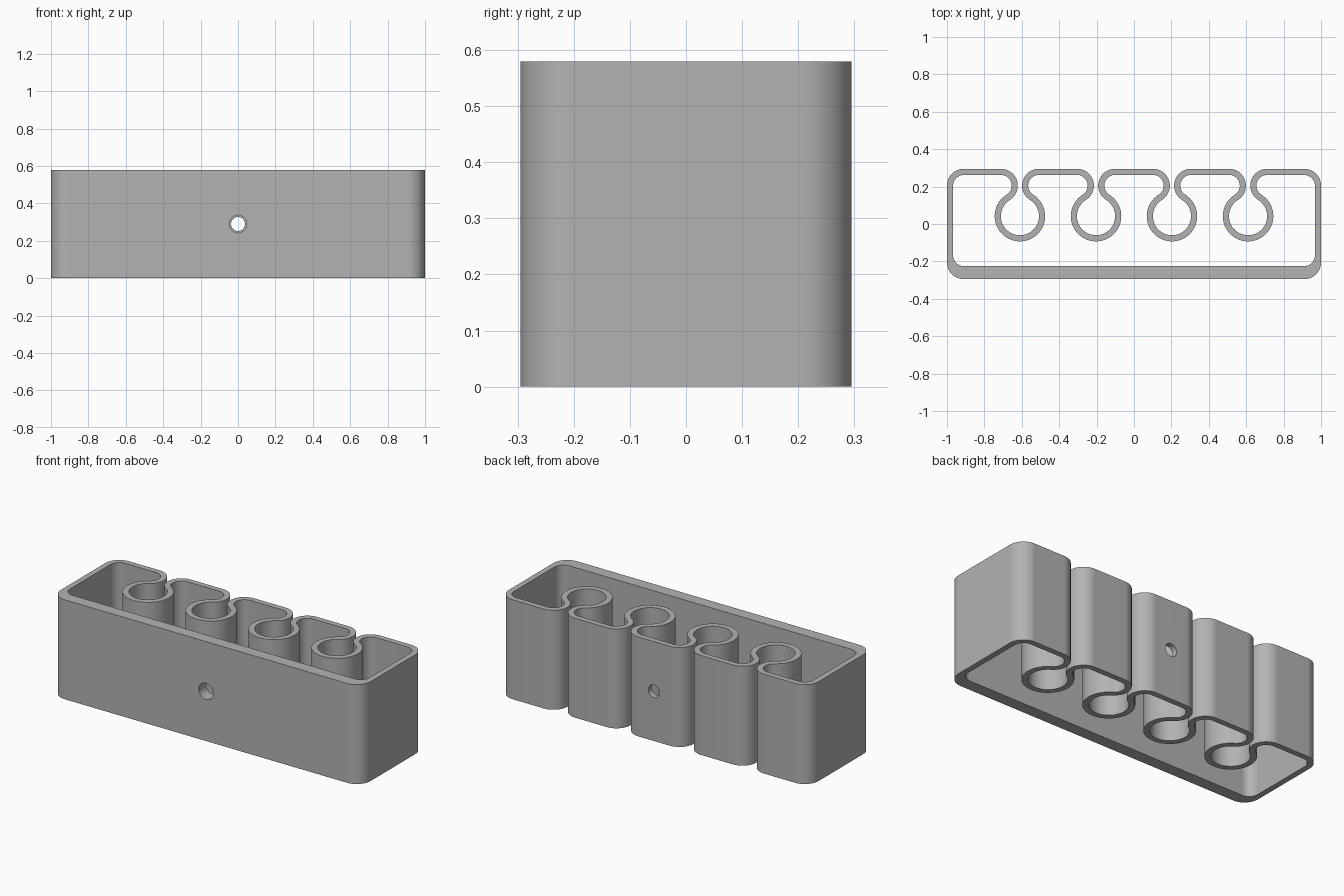
import bpy, bmesh
from math import atan2, cos, sin, pi, sqrt

HEIGHT, HALF_X, HALF_Y = 0.58, 1.0, 0.295
WALL, FRONT_WALL = 0.033, 0.07
CORNER, POCKET = 0.09, 0.102          # radii on the outside face
POCKET_Y = 0.042
POCKETS = [0.61, 0.203, -0.203, -0.61]

cube = bpy.data.objects.get("Cube")
if cube:
    bpy.data.objects.remove(cube)

grey = bpy.data.materials.new("plain grey")
grey.use_nodes = True
colour = (0.45, 0.45, 0.45, 1)
grey.diffuse_color = colour
grey.node_tree.nodes["Principled BSDF"].inputs["Base Color"].default_value = colour


def arc(cx, cy, r, a0, a1, steps, trim=0):
    """Points on an arc; trim drops that many points at each end."""
    return [(cx + r * cos(a0 + (a1 - a0) * i / steps),
             cy + r * sin(a0 + (a1 - a0) * i / steps))
            for i in range(trim, steps + 1 - trim)]


def outline(inset, front_inset):
    """Closed wall outline, moved inward by the inset."""
    r = CORNER - inset
    cx, cy = HALF_X - CORNER, HALF_Y - CORNER
    fy = -HALF_Y + front_inset + r
    # each lip arc meets its pocket arc tangentially
    dy = cy - POCKET_Y
    dx = sqrt((CORNER + POCKET) ** 2 - dy ** 2)
    a = atan2(dy, dx)
    pts = arc(-cx, fy, r, pi, 1.5 * pi, 16)
    pts += arc(cx, fy, r, 1.5 * pi, 2 * pi, 16)
    pts += arc(cx, cy, r, 0, pi / 2, 16)
    for px in POCKETS:
        pts += arc(px + dx, cy, r, pi / 2, pi + a, 24)
        pts += arc(px, POCKET_Y, POCKET + inset, a, -pi - a, 48, 1)
        pts += arc(px - dx, cy, r, -a, pi / 2, 24)
    pts += arc(-cx, cy, r, pi / 2, pi, 16)
    return pts


# Holder wall: two matching outlines joined into a tube open at both ends
bm = bmesh.new()
outer, inner = outline(0, 0), outline(WALL, FRONT_WALL)
rings = [[bm.verts.new((x, y, z)) for x, y in loop]
         for loop, z in ((outer, 0), (outer, HEIGHT), (inner, HEIGHT), (inner, 0))]
n = len(outer)
for k in range(4):
    lo, hi = rings[k], rings[(k + 1) % 4]
    for i in range(n):
        j = (i + 1) % n
        bm.faces.new((lo[i], lo[j], hi[j], hi[i]))
bmesh.ops.recalc_face_normals(bm, faces=bm.faces)
mesh = bpy.data.meshes.new("holder_wall")
bm.to_mesh(mesh)
bm.free()
holder = bpy.data.objects.new("holder_wall", mesh)
bpy.context.collection.objects.link(holder)
mesh.materials.append(grey)

# Screw holes: wide through the front wall, narrow through the back wall
for name, radius, y in (("front_hole_cutter", 0.047, -HALF_Y),
                        ("back_hole_cutter", 0.037, HALF_Y)):
    bpy.ops.mesh.primitive_cylinder_add(vertices=48, radius=radius, depth=0.2,
                                        location=(0, y, HEIGHT / 2),
                                        rotation=(pi / 2, 0, 0))
    cutter = bpy.context.object
    cutter.name = name
    cutter.hide_render = True
    cutter.data.materials.append(grey)
    cut = holder.modifiers.new(name, 'BOOLEAN')
    cut.operation, cut.solver, cut.object = 'DIFFERENCE', 'EXACT', cutter
    bpy.context.view_layer.objects.active = holder
    bpy.ops.object.modifier_apply(modifier=cut.name)
    bpy.data.objects.remove(cutter)

# Smooth curves, crisp rims, flat walls
bpy.ops.object.select_all(action='DESELECT')
holder.select_set(True)
bpy.context.view_layer.objects.active = holder
bpy.ops.object.shade_smooth_by_angle(angle=pi / 6)
flat = holder.modifiers.new("flat_walls", 'WEIGHTED_NORMAL')
flat.keep_sharp = True
